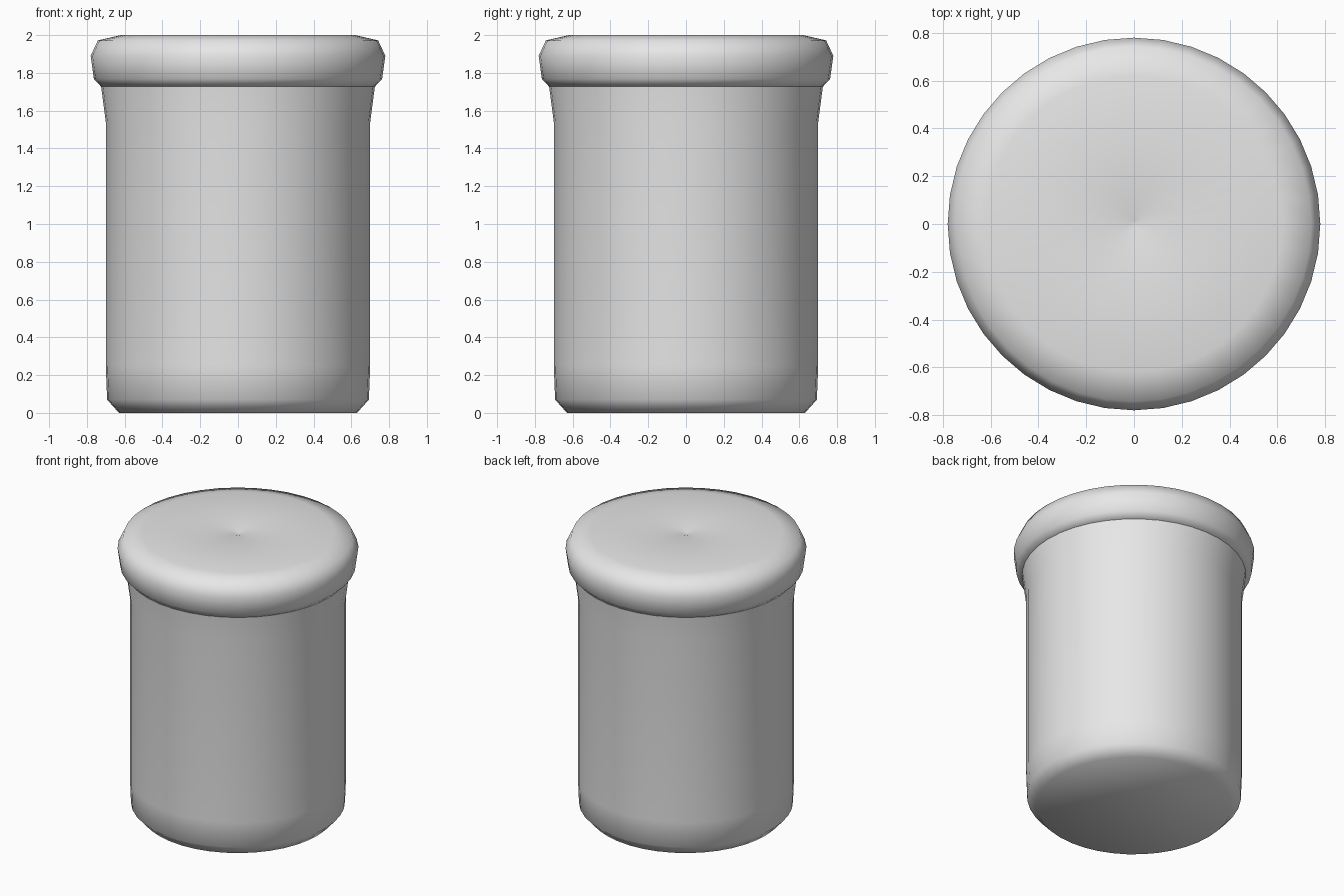
import bpy
import bmesh
from math import cos, sin, tau

SEGMENTS = 40

cube = bpy.data.objects.get("Cube")
if cube:
    bpy.data.objects.remove(cube, do_unlink=True)

grey = bpy.data.materials.new("light grey")
grey.use_nodes = True
colour = (0.8, 0.8, 0.8, 1)
grey.diffuse_color = colour
grey.node_tree.nodes["Principled BSDF"].inputs["Base Color"].default_value = colour


def lathe(name, profile):
    """Turn a (radius, height) profile around z and cap both ends."""
    bm = bmesh.new()
    rings = [[bm.verts.new((r * cos(tau * i / SEGMENTS), r * sin(tau * i / SEGMENTS), z))
              for i in range(SEGMENTS)] for r, z in profile]
    for low, high in zip(rings, rings[1:]):
        for i in range(SEGMENTS):
            j = (i + 1) % SEGMENTS
            bm.faces.new((low[i], low[j], high[j], high[i]))
    bm.faces.new(rings[0][::-1])
    bm.faces.new(rings[-1])
    bmesh.ops.recalc_face_normals(bm, faces=bm.faces)
    for face in bm.faces:
        face.smooth = True
    mesh = bpy.data.meshes.new(name)
    bm.to_mesh(mesh)
    bm.free()
    mesh.materials.append(grey)
    obj = bpy.data.objects.new(name, mesh)
    bpy.context.collection.objects.link(obj)
    return obj


# Jar body: chamfered foot, straight wall, flared neck tucked under the lid
lathe("jar_body", [(0.63, 0), (0.693, 0.07), (0.70, 0.25), (0.70, 1.54),
                   (0.725, 1.73), (0.73, 1.80)])

# Lid: rounded rim, flat top and a tiny central dimple
lathe("jar_lid", [(0.66, 1.73), (0.722, 1.724), (0.763, 1.768), (0.78, 1.89),
                  (0.742, 1.972), (0.62, 2.0), (0.05, 2.0), (0.015, 1.99)])
